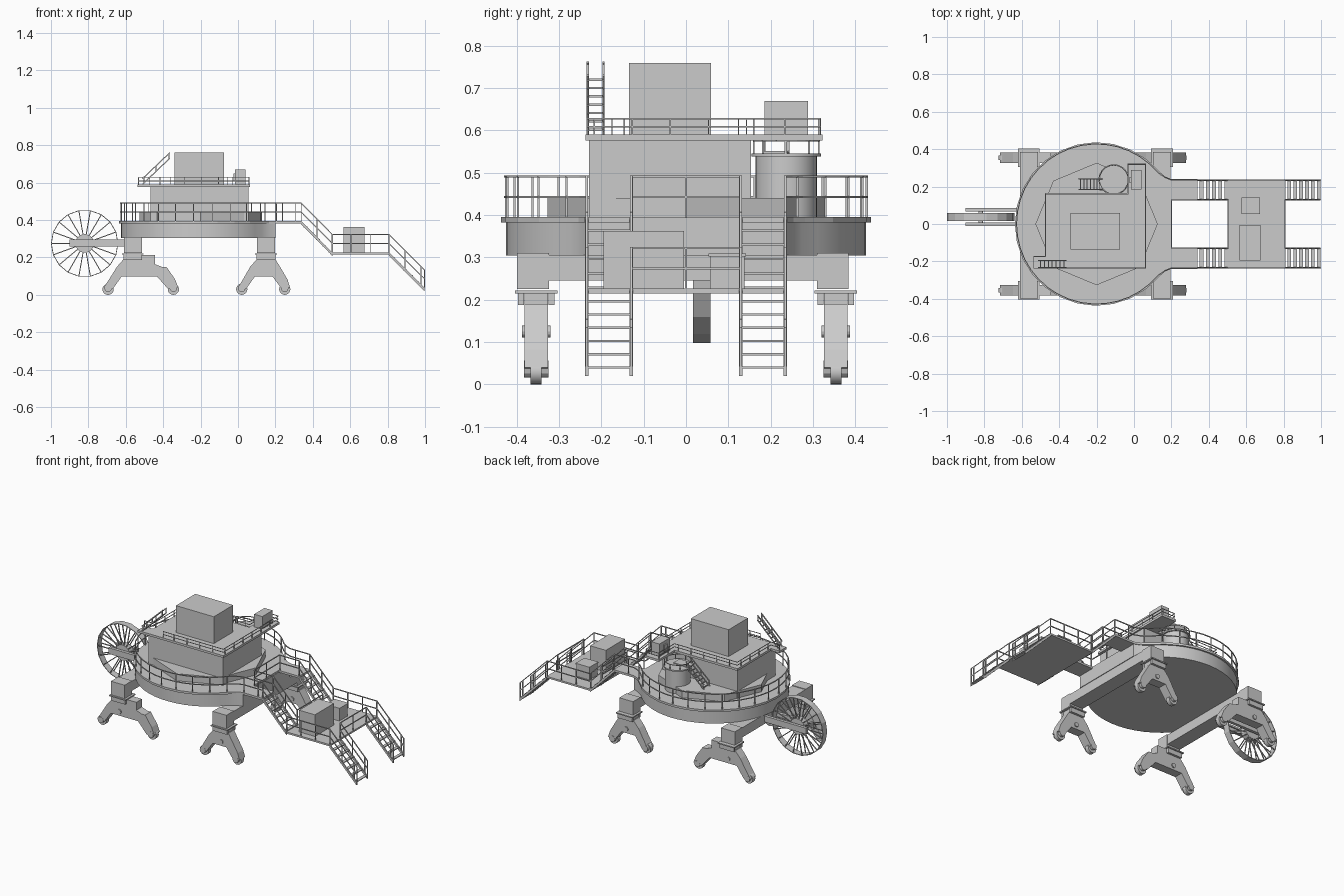
import bpy, bmesh
from math import sin, cos, pi, radians
from mathutils import Vector, Matrix

if "Cube" in bpy.data.objects:
    bpy.data.objects.remove(bpy.data.objects["Cube"])


def finish(name, bm, smooth=False):
    bmesh.ops.recalc_face_normals(bm, faces=bm.faces)
    me = bpy.data.meshes.new(name)
    bm.to_mesh(me)
    bm.free()
    ob = bpy.data.objects.new(name, me)
    bpy.context.collection.objects.link(ob)
    if smooth:
        bpy.ops.object.select_all(action='DESELECT')
        ob.select_set(True)
        bpy.context.view_layer.objects.active = ob
        bpy.ops.object.shade_smooth_by_angle(angle=radians(30))
    return ob


def prism(name, pts, axis, a, b, smooth=False):
    """Extrude a 2D outline along z (points x,y) or y (points x,z)."""
    bm = bmesh.new()
    put = (lambda p: (p[0], p[1], a)) if axis == 'z' else (lambda p: (p[0], a, p[1]))
    face = bm.faces.new([bm.verts.new(put(p)) for p in pts])
    ext = bmesh.ops.extrude_face_region(bm, geom=[face])
    d = (0, 0, b - a) if axis == 'z' else (0, b - a, 0)
    bmesh.ops.translate(bm, vec=d, verts=[v for v in ext['geom'] if isinstance(v, bmesh.types.BMVert)])
    return finish(name, bm, smooth)


def box(name, x0, x1, y0, y1, z0, z1):
    return prism(name, [(x0, y0), (x1, y0), (x1, y1), (x0, y1)], 'z', z0, z1)


def circle(cx, cy, r, n, start=0.0):
    return [(cx + r * cos(start + 2 * pi * i / n), cy + r * sin(start + 2 * pi * i / n)) for i in range(n)]


def bars(name, segs, r):
    """Square bars between pairs of points, joined in one mesh."""
    bm = bmesh.new()
    for p, q in segs:
        p, q = Vector(p), Vector(q)
        d = q - p
        m = Matrix.Translation((p + q) / 2) @ d.to_track_quat('Z', 'Y').to_matrix().to_4x4() \
            @ Matrix.Diagonal((2 * r, 2 * r, d.length + r, 1))
        bmesh.ops.create_cube(bm, size=1, matrix=m)
    return finish(name, bm)


def rail(name, path, h, gap=0.1, r=0.0025, mids=(0.5,)):
    """Handrail over a path: top bar, middle bars and evenly spaced posts."""
    path = [Vector(p) for p in path]
    up = Vector((0, 0, h))
    segs, run = [(path[0], path[0] + up), (path[-1], path[-1] + up)], 0.0
    for p, q in zip(path, path[1:]):
        for f in (1.0,) + tuple(mids):
            segs.append((p + up * f, q + up * f))
        length = (q - p).length
        t = gap - run
        while t < length:
            s = p.lerp(q, t / length)
            segs.append((s, s + up))
            t += gap
        run = length - (t - gap)
    return bars(name, segs, r)


CX = -0.2


def half_edge(r, n, ye):
    """Arc around the back end, with an S-shaped flare toward the stairs."""
    a0 = radians(40)
    arc = [(CX + r * cos(a0 + (2 * pi - 2 * a0) * i / n), r * sin(a0 + (2 * pi - 2 * a0) * i / n)) for i in range(n + 1)]
    fl = [(0.2, ye), (0.165, ye + 0.014)]
    return fl + arc + [(x, -y) for x, y in reversed(fl)]


# round base drum and main deck with two stair arms
prism('base_drum', half_edge(0.426, 40, 0.235), 'z', 0.305, 0.384, True)
arms_end = [(0.34, -0.24), (0.34, -0.125), (0.198, -0.125), (0.198, 0.125), (0.34, 0.125), (0.34, 0.24)]
prism('main_deck', half_edge(0.437, 22, 0.24) + arms_end, 'z', 0.382, 0.395)
edge = [(x, y, 0.395) for x, y in half_edge(0.428, 32, 0.235)]
rail('deck_railing', [(0.338, 0.235, 0.395)] + edge + [(0.338, -0.235, 0.395)], 0.096)
rail('deck_inner_railing', [(0.338, -0.128, 0.395), (0.2, -0.128, 0.395), (0.2, 0.128, 0.395), (0.338, 0.128, 0.395)],
     0.096, 0.133)

# octagonal plinth, machine house, roof
prism('octagonal_plinth', circle(CX, 0, 0.327, 8), 'z', 0.395, 0.44)
box('machine_house', -0.468, 0.055, -0.229, 0.154, 0.395, 0.576)
roof = [(-0.476, 0.165), (-0.036, 0.165), (-0.036, 0.323), (0.065, 0.323),
        (0.065, -0.238), (-0.537, -0.238), (-0.537, -0.17), (-0.476, -0.17)]
prism('roof_platform', roof, 'z', 0.576, 0.59)
inner = [(-0.471, 0.16), (-0.031, 0.16), (-0.031, 0.318), (0.06, 0.318), (0.06, -0.233), (-0.36, -0.233)]
rail('roof_railing', [(x, y, 0.59) for x, y in [(-0.532, -0.175), (-0.471, -0.175)] + inner], 0.038, 0.09, 0.0016)
box('upper_cabin', -0.34, -0.075, -0.135, 0.059, 0.59, 0.76)
box('roof_cabinet', -0.016, 0.041, 0.185, 0.288, 0.59, 0.67)
box('cabinet_side_panel', -0.024, -0.016, 0.22, 0.25, 0.61, 0.65)


def ladder(name, x0, z0, x1, z1, y0, y1, n, rail_h=0.03):
    """Steep ladder with two stringers, raised handrails and rungs."""
    segs = []
    for y in (y0, y1):
        segs.append(((x0, y, z0), (x1, y, z1)))
        segs.append(((x0, y, z0 + rail_h), (x1, y, z1 + rail_h)))
        for t in (0.05, 0.5, 0.98):
            x, z = x0 + (x1 - x0) * t, z0 + (z1 - z0) * t
            segs.append(((x, y, z), (x, y, z + rail_h)))
    for i in range(n):
        t = (i + 0.5) / n
        x, z = x0 + (x1 - x0) * t, z0 + (z1 - z0) * t
        segs.append(((x, y0, z), (x, y1, z)))
    bars(name, segs, 0.0028)


ladder('roof_ladder', -0.51, 0.592, -0.365, 0.73, -0.232, -0.195, 7)
ladder('tank_ladder', -0.295, 0.44, -0.17, 0.55, 0.185, 0.242, 7)

# round tank with lip and ring rail
TX, TY = -0.108, 0.237
prism('tank', circle(TX, TY, 0.073, 28), 'z', 0.395, 0.54, True)
prism('tank_lip', circle(TX, TY, 0.082, 28), 'z', 0.538, 0.546, True)
ring = circle(TX, TY, 0.077, 20)
rail('tank_railing', [(x, y, 0.546) for x, y in ring + ring[:1]], 0.03, 0.06, 0.002, ())
box('tank_hatch', -0.185, -0.08, 0.18, 0.24, 0.546, 0.552)

# lower landing with equipment boxes
box('lower_landing', 0.5, 0.81, -0.237, 0.237, 0.215, 0.226)
box('large_equipment_box', 0.565, 0.675, -0.195, -0.005, 0.22, 0.363)
box('small_equipment_box', 0.58, 0.67, 0.057, 0.138, 0.22, 0.302)
box('small_box_lid', 0.576, 0.674, 0.053, 0.142, 0.302, 0.309)
for side, y in (('front', -0.234), ('back', 0.234)):
    rail('landing_railing_' + side, [(0.503, y, 0.226), (0.808, y, 0.226)], 0.096, 0.102)
for end, x in (('inner', 0.504), ('outer', 0.806)):
    rail('landing_railing_' + end, [(x, -0.128, 0.226), (x, 0.128, 0.226)], 0.096, 0.128)


# four stair flights
def stairs(name, x0, z0, x1, z1, y0, y1, n):
    t = 0.018
    for k, y in enumerate((y0, y1 - 0.009)):
        prism(f'{name}_stringer_{k}', [(x0, z0), (x1, z1), (x1, z1 - t), (x0, z0 - t)], 'y', y, y + 0.009)
        yc = y + 0.0045
        rail(f'{name}_handrail_{k}', [(x0, yc, z0), (x1, yc, z1)], 0.096, 0.12)
    for i in range(n):
        f = (i + 0.7) / n
        x, z = x0 + (x1 - x0) * f, z0 + (z1 - z0) * f
        box(f'{name}_tread_{i}', x - 0.01, x + 0.01, y0, y1, z - 0.01, z - 0.005)


for side, y0 in (('front', -0.239), ('back', 0.125)):
    stairs('upper_stairs_' + side, 0.338, 0.395, 0.505, 0.226, y0, y0 + 0.114, 5)
    stairs('lower_stairs_' + side, 0.808, 0.226, 0.997, 0.038, y0, y0 + 0.114, 6)

# cross beams, leg blocks, arched bogies and wheels
arch_right = [(-0.085, 0.15), (-0.13, 0.072), (-0.15, 0.04), (-0.108, 0.03), (-0.06, 0.098), (0.035, 0.098),
              (0.085, 0.03), (0.128, 0.04), (0.115, 0.082), (0.075, 0.15), (0.05, 0.19), (-0.05, 0.19)]
arch_left = [(-0.085, 0.15), (-0.135, 0.07), (-0.155, 0.04), (-0.108, 0.03), (-0.06, 0.098), (0.13, 0.098),
             (0.19, 0.03), (0.243, 0.04), (0.225, 0.085), (0.18, 0.15), (0.155, 0.15), (0.05, 0.19), (-0.05, 0.19)]
for end, bx, arch, wheels in (('left', -0.5625, arch_left, (-0.132, 0.217)), ('right', 0.15, arch_right, (-0.13, 0.1))):
    box(end + '_cross_beam', bx - 0.046, bx + 0.046, -0.376, 0.376, 0.245, 0.306)
    for side, s in (('front', -1), ('back', 1)):
        nm, yc = f'{end}_{side}', s * 0.354
        box(nm + '_leg_block', bx - 0.048, bx + 0.048, yc - 0.045, yc + 0.03, 0.225, 0.31)
        box(nm + '_flange', bx - 0.058, bx + 0.058, yc - 0.05, yc + 0.05, 0.215, 0.222)
        for k in (-1, 1):
            box(f'{nm}_bracket_{k}', bx - 0.05, bx + 0.05, yc + k * 0.036 - 0.007, yc + k * 0.036 + 0.007, 0.187, 0.216)
        box(nm + '_neck', bx - 0.045, bx + 0.045, yc - 0.028, yc + 0.028, 0.15, 0.217)
        prism(nm + '_bogie_arch', [(bx + x, z) for x, z in arch], 'y', yc - 0.028, yc + 0.028)
        prism(nm + '_pivot_pin', circle(bx, 0.125, 0.014, 12), 'y', yc - 0.034, yc + 0.034)
        if end == 'left':
            box(nm + '_drive_box', bx + 0.02, bx + 0.118, yc - 0.028, yc + 0.028, 0.15, 0.214)
        for k, wx in enumerate(wheels):
            prism(f'{nm}_wheel_{k}', circle(bx + wx, 0.03, 0.03, 20), 'y', yc - 0.013, yc + 0.013, True)
            for c in (-1, 1):
                ya = yc + c * 0.021
                prism(f'{nm}_axle_cheek_{k}_{c}', circle(bx + wx, 0.036, 0.02, 12), 'y', ya - 0.008, ya + 0.008)

# cable reel: thin rim band, hub, spokes on both sides, two carrying arms
WX, WZ, N = -0.82, 0.275, 18
Y0, Y1 = 0.016, 0.058
bm = bmesh.new()
loops = [[bm.verts.new((x, y, z)) for x, z in circle(WX, WZ, r, N)]
         for r, y in ((0.18, Y0), (0.18, Y1), (0.176, Y1), (0.176, Y0))]
for a in range(4):
    p, q = loops[a], loops[(a + 1) % 4]
    for i in range(N):
        j = (i + 1) % N
        bm.faces.new((p[i], p[j], q[j], q[i]))
finish('reel_rim', bm)
prism('reel_hub', circle(WX, WZ, 0.05, 18), 'y', Y0, Y1)
spokes = []
for y in (Y0 + 0.003, Y1 - 0.003):
    for (xa, za), (xb, zb) in zip(circle(WX, WZ, 0.04, N), circle(WX, WZ, 0.177, N)):
        spokes.append(((xa, y, za), (xb, y, zb)))
bars('reel_spokes', spokes, 0.0025)
for k, y in enumerate((-0.01, 0.066)):
    box(f'reel_arm_{k}', -0.9, -0.6, y, y + 0.019, 0.258, 0.296)
prism('reel_axle', circle(WX, WZ, 0.012, 12), 'y', -0.005, 0.08)
